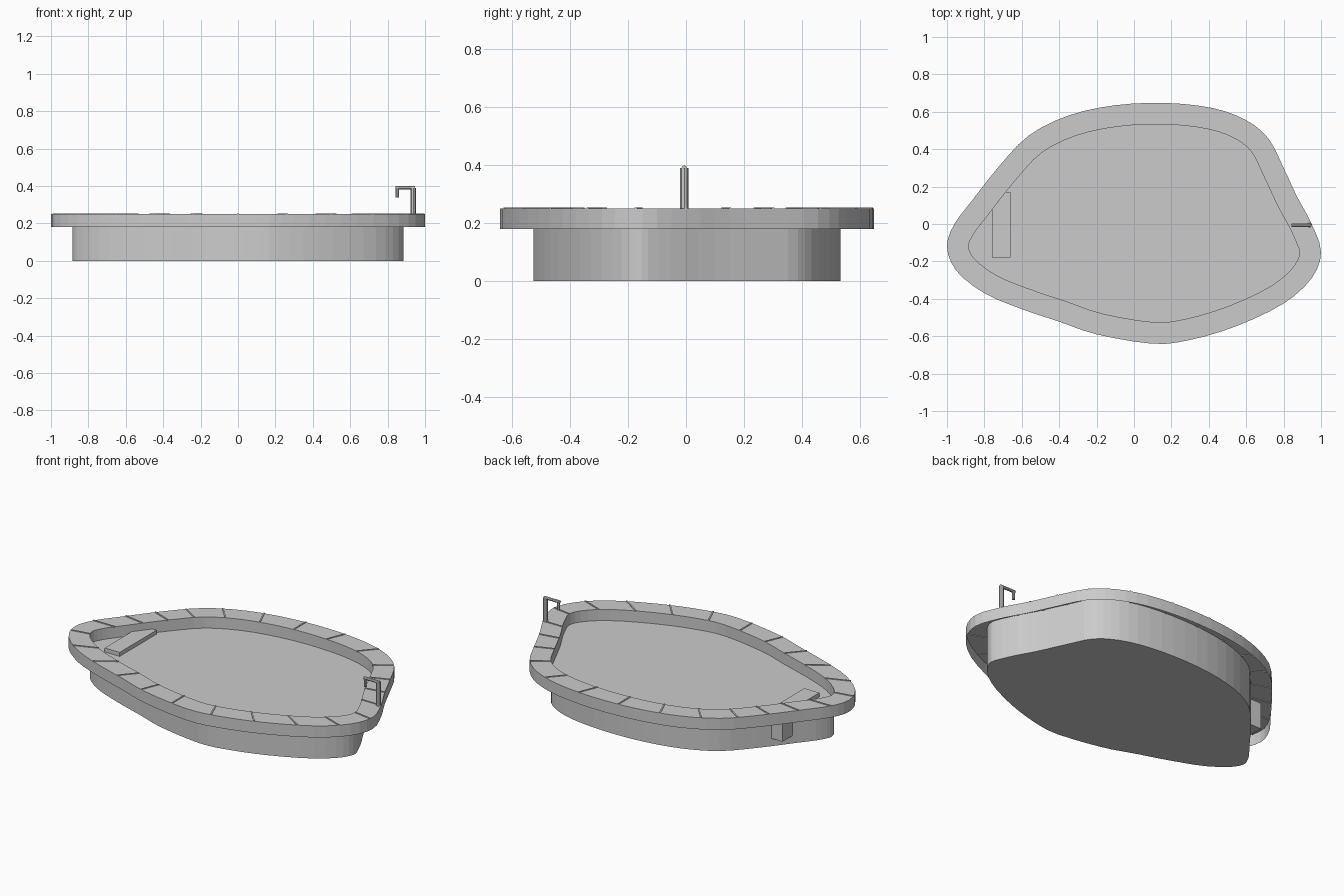
import bpy, bmesh
from math import cos, sin, pi, atan2
from mathutils import Vector

if "Cube" in bpy.data.objects:
    bpy.data.objects.remove(bpy.data.objects["Cube"])

grey = bpy.data.materials.new("plain grey")
grey.use_nodes = True
grey.diffuse_color = (0.6, 0.6, 0.6, 1)
grey.node_tree.nodes["Principled BSDF"].inputs["Base Color"].default_value = (0.6, 0.6, 0.6, 1)

TOP, SKIRT, WATER, INSET = 0.25, 0.18, 0.183, 0.115

# Free-form outline of the rim, counter-clockwise
OUTLINE = [(1, -.15), (.95, 0), (.87, .15), (.8, .3), (.72, .455), (.6, .555),
           (.42, .62), (.17, .647), (-.1, .635), (-.35, .58), (-.56, .475),
           (-.72, .31), (-.87, .12), (-.96, 0), (-1, -.12), (-.95, -.25),
           (-.8, -.37), (-.6, -.455), (-.4, -.522), (-.2, -.59), (.1, -.64),
           (.3, -.62), (.55, -.545), (.8, -.425), (.95, -.29)]


def smooth_loop(points, steps):
    """Closed Catmull-Rom curve through the points."""
    pts, out = [Vector(p) for p in points], []
    n = len(pts)
    for i in range(n):
        a, b, c, d = (pts[(i + k) % n] for k in (-1, 0, 1, 2))
        for s in range(steps):
            t = s / steps
            out.append(0.5 * (2 * b + (c - a) * t + (2 * a - 5 * b + 4 * c - d) * t ** 2
                              + (3 * b - a - 3 * c + d) * t ** 3))
    return out


def inset_loop(loop, dist):
    out = []
    for i, p in enumerate(loop):
        tan = (loop[(i + 1) % len(loop)] - loop[i - 1]).normalized()
        out.append(p + Vector((-tan.y, tan.x)) * dist)
    return out


def finish(name, bm):
    mesh = bpy.data.meshes.new(name)
    bm.to_mesh(mesh)
    bm.free()
    mesh.materials.append(grey)
    obj = bpy.data.objects.new(name, mesh)
    bpy.context.collection.objects.link(obj)
    return obj


def loft(name, rings, cap=False):
    """Skin a list of (loop, height) rings; cap fills the first ring."""
    bm = bmesh.new()
    rows = [[bm.verts.new((p.x, p.y, z)) for p in loop] for loop, z in rings]
    for low, high in zip(rows, rows[1:]):
        for i in range(len(low)):
            j = (i + 1) % len(low)
            bm.faces.new((low[i], low[j], high[j], high[i]))
    if cap:
        bm.faces.new(rows[0][::-1] if len(rows) > 1 else rows[0])
    return finish(name, bm)


def box(name, centre, size, angle=0):
    bm = bmesh.new()
    bmesh.ops.create_cube(bm, size=1)
    bmesh.ops.scale(bm, vec=size, verts=bm.verts)
    obj = finish(name, bm)
    obj.location = centre
    obj.rotation_euler.z = angle
    return obj


def rod(name, start, end, radius):
    start, end = Vector(start), Vector(end)
    axis = end - start
    bm = bmesh.new()
    bmesh.ops.create_cone(bm, cap_ends=True, segments=8, radius1=radius,
                          radius2=radius, depth=axis.length)
    obj = finish(name, bm)
    obj.location = (start + end) / 2
    obj.rotation_euler = axis.to_track_quat('Z', 'Y').to_euler()
    return obj


def hit(loop, ray):
    """Where a ray from the centre crosses the loop."""
    for i, p in enumerate(loop):
        q = loop[(i + 1) % len(loop)]
        a, b = ray.cross(p), ray.cross(q)
        if a <= 0 < b and ray.dot(p) > 0:
            return p.lerp(q, a / (a - b))


outer = smooth_loop(OUTLINE, 3)
inner = inset_loop(outer, INSET)

# Basin, water and overhanging rim
loft("basin", [(inner, 0), (inner, TOP)], cap=True)
loft("water", [(inner, WATER)], cap=True)
loft("coping", [(outer, SKIRT), (outer, TOP), (inner, TOP)])

# Thin raised joints between the coping slabs
COUNT = 24
for k in range(COUNT):
    t = 2 * pi * k / COUNT + 0.001
    ray = Vector((cos(t), 0.65 * sin(t)))
    a, b = hit(inner, ray), hit(outer, ray)
    mid, span = (a + b) / 2, b - a
    box(f"coping_joint_{k + 1}", (mid.x, mid.y, TOP), (span.length, 0.008, 0.007),
        atan2(span.y, span.x))

# Entry step
box("entry_step", (-0.71, -0.005, 0.127), (0.1, 0.35, 0.16))

# Water spout
Y = -0.006
rod("spout_post", (0.937, Y, TOP - 0.01), (0.937, Y, 0.39), 0.014)
rod("spout_arm", (0.945, Y, 0.39), (0.842, Y, 0.39), 0.009)
rod("spout_nozzle", (0.851, Y, 0.39), (0.851, Y, 0.34), 0.009)
